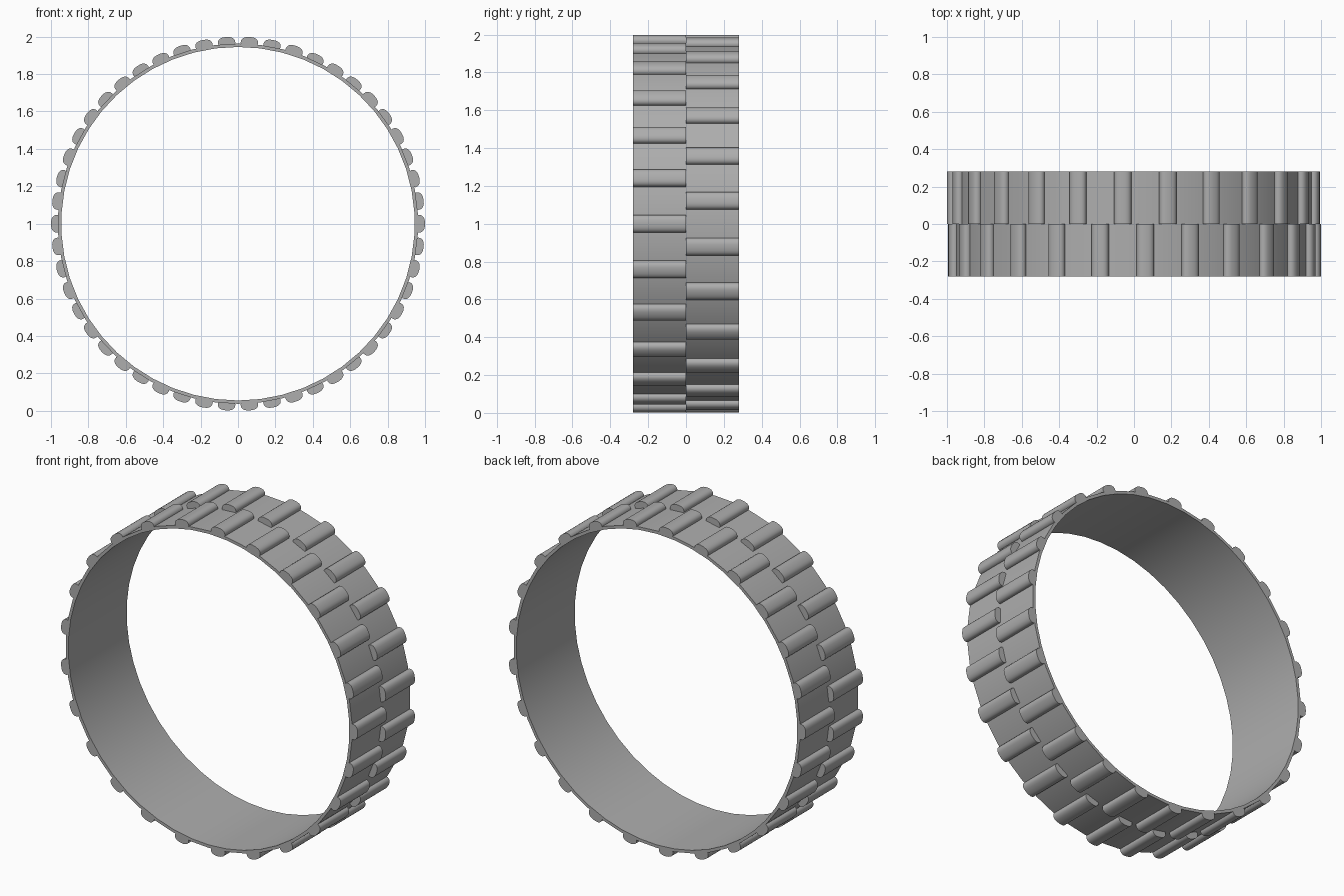
import bpy, bmesh
from math import pi, sin, cos, radians, copysign

cube = bpy.data.objects.get("Cube")
if cube:
    bpy.data.objects.remove(cube, do_unlink=True)

HALF_WIDTH = 0.28
INNER, OUTER = 0.945, 0.963
SIDES = 50
TREADS = 25

grey = bpy.data.materials.new("rubber grey")
grey.use_nodes = True
grey.diffuse_color = (0.42, 0.42, 0.42, 1)
grey.node_tree.nodes["Principled BSDF"].inputs["Base Color"].default_value = (0.42, 0.42, 0.42, 1)


def finish(name, bm):
    bmesh.ops.recalc_face_normals(bm, faces=bm.faces)
    mesh = bpy.data.meshes.new(name)
    bm.to_mesh(mesh)
    bm.free()
    mesh.materials.append(grey)
    obj = bpy.data.objects.new(name, mesh)
    bpy.context.collection.objects.link(obj)
    bpy.ops.object.select_all(action="DESELECT")
    obj.select_set(True)
    bpy.context.view_layer.objects.active = obj
    bpy.ops.object.shade_smooth_by_angle(angle=radians(35))


# Thin open band, its section spun about the y axis
bm = bmesh.new()
section = [(INNER, -HALF_WIDTH), (OUTER, -HALF_WIDTH), (OUTER, HALF_WIDTH), (INNER, HALF_WIDTH)]
verts = [bm.verts.new((0, y, 1 + r)) for r, y in section]
edges = [bm.edges.new((verts[i], verts[(i + 1) % 4])) for i in range(4)]
bmesh.ops.spin(bm, geom=verts + edges, cent=(0, 0, 1), axis=(0, 1, 0),
               angle=2 * pi, steps=SIDES, use_merge=True)
bmesh.ops.remove_doubles(bm, verts=bm.verts, dist=0.0001)
finish("tyre_band", bm)


# Rounded tread section: (sideways, radius) points, sunk into the band
def tread_section(steps=12):
    points = [(-0.04, 0.952)]
    for i in range(steps + 1):
        a = pi * i / steps
        side = -copysign(abs(cos(a)) ** 0.8, cos(a))
        points.append((0.047 * side, 0.966 + 0.034 * sin(a) ** 0.8))
    return points + [(0.04, 0.952)]


def tread_row(name, y0, y1, first_angle):
    bm = bmesh.new()
    for k in range(TREADS):
        a = first_angle + 2 * pi * k / TREADS
        verts = [bm.verts.new((r * sin(a) + s * cos(a), y0, 1 + r * cos(a) - s * sin(a)))
                 for s, r in tread_section()]
        face = bm.faces.new(verts)
        new = bmesh.ops.extrude_face_region(bm, geom=[face], use_keep_orig=True)["geom"]
        bmesh.ops.translate(bm, vec=(0, y1 - y0, 0),
                            verts=[v for v in new if isinstance(v, bmesh.types.BMVert)])
    finish(name, bm)


# Two staggered rows of treads
stagger = radians(3.6)
tread_row("front_treads", -HALF_WIDTH, 0, stagger)
tread_row("back_treads", 0, HALF_WIDTH, -stagger)
